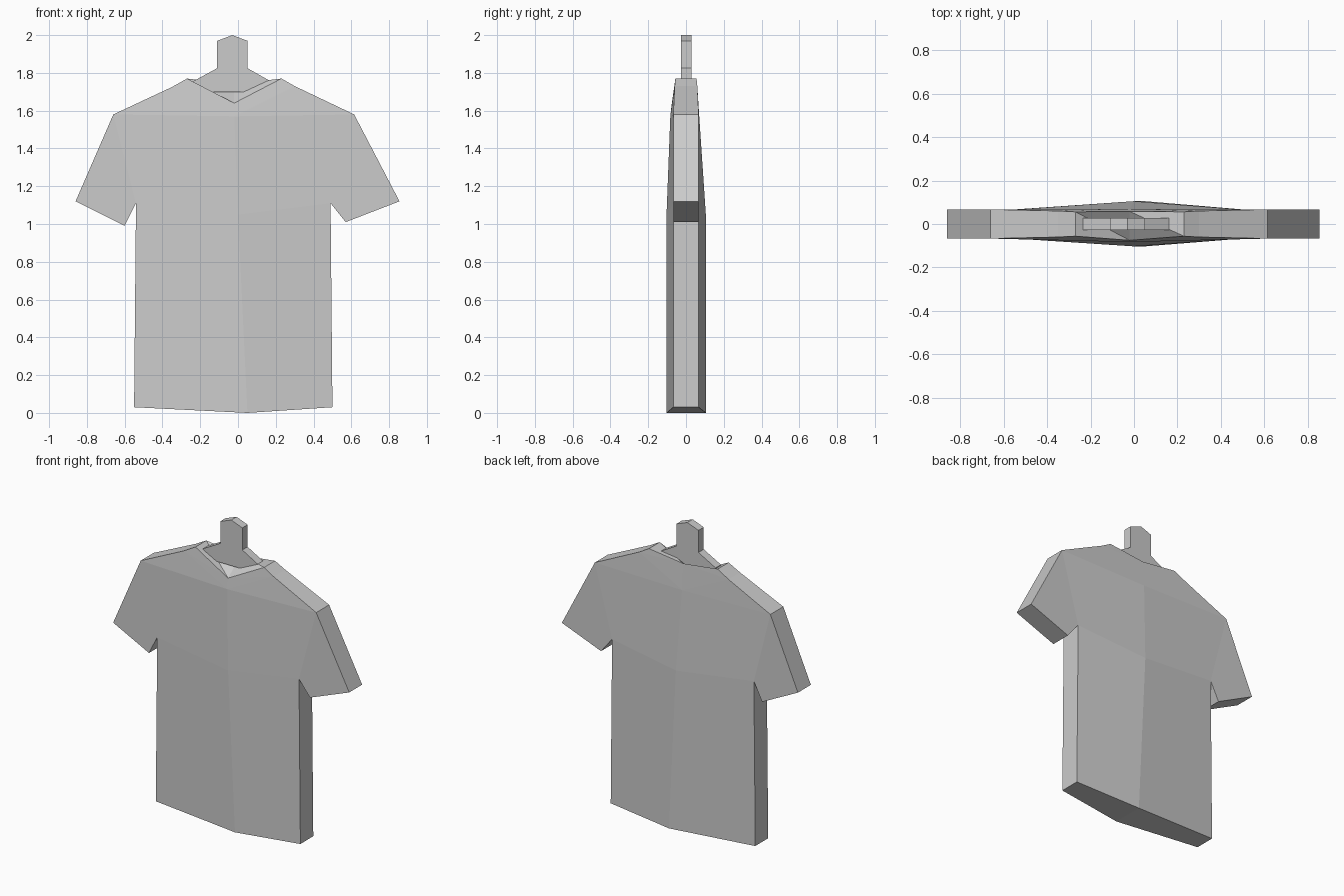
import bpy
import bmesh

# Remove the default cube
default_cube = bpy.data.objects.get("Cube")
if default_cube:
    bpy.data.objects.remove(default_cube, do_unlink=True)

# Single flat colour
grey = bpy.data.materials.new("light grey")
grey.use_nodes = True
tone = (0.6, 0.6, 0.6, 1.0)
grey.diffuse_color = tone
grey.node_tree.nodes["Principled BSDF"].inputs["Base Color"].default_value = tone


def make_object(name, bm):
    """Turn a bmesh into a flat shaded object."""
    bmesh.ops.recalc_face_normals(bm, faces=bm.faces)
    mesh = bpy.data.meshes.new(name)
    bm.to_mesh(mesh)
    bm.free()
    mesh.materials.append(grey)
    obj = bpy.data.objects.new(name, mesh)
    bpy.context.collection.objects.link(obj)
    return obj


# Outline points: ((x, z) on the -x side, (x, z) on the +x side, half depth)
outline = {
    "hem": ((-0.55, 0.03), (0.5, 0.03), 0.067),
    "armpit": ((-0.54, 1.11), (0.49, 1.11), 0.067),
    "cuff_in": ((-0.6, 0.99), (0.57, 1.01), 0.067),
    "cuff_out": ((-0.86, 1.12), (0.855, 1.12), 0.067),
    "shoulder": ((-0.66, 1.58), (0.615, 1.58), 0.067),
    "slope": ((-0.35, 1.725), (0.3, 1.73), 0.06),
    "collar": ((-0.27, 1.77), (0.23, 1.77), 0.056),
}

# Centre line points: (x, front y, front z, back y, back z)
centre = {
    "low": (0.05, -0.103, 0.0, 0.105, 0.0),
    "chest": (0.0, -0.103, 1.05, 0.105, 1.05),
    "yoke": (-0.02, -0.083, 1.57, 0.07, 1.57),
    "neck": (-0.02, -0.075, 1.64, 0.058, 1.74),
}

# Panels repeated on each half of the front and the back
panels = [
    ("hem", "armpit", "chest", "low"),
    ("armpit", "shoulder", "yoke", "chest"),
    ("armpit", "cuff_in", "cuff_out", "shoulder"),
    ("shoulder", "slope", "yoke"),
    ("slope", "neck", "yoke"),
    ("slope", "collar", "neck"),
]

# Shirt
bm = bmesh.new()
verts = {}
for face_side in (0, 1):
    for name, (x, fy, fz, by, bz) in centre.items():
        y, z = ((fy, fz), (by, bz))[face_side]
        for half in (0, 1):
            if half == 0:
                shared = bm.verts.new((x, y, z))
            verts[name, half, face_side] = shared
    for name, (right, left, depth) in outline.items():
        for half, (x, z) in enumerate((right, left)):
            y = depth if face_side else -depth
            verts[name, half, face_side] = bm.verts.new((x, y, z))

for half in (0, 1):
    for face_side in (0, 1):
        for panel in panels:
            bm.faces.new([verts[n, half, face_side] for n in panel])
    # Strip along the sides, sleeves, shoulders and hem
    loop = ["low"] + list(outline)
    for a, b in zip(loop, loop[1:]):
        bm.faces.new([verts[a, half, 0], verts[b, half, 0],
                      verts[b, half, 1], verts[a, half, 1]])
    # Sunken neck opening, folded across opposite diagonals
    cf, cb = verts["collar", half, 0], verts["collar", half, 1]
    nf, nb = verts["neck", half, 0], verts["neck", half, 1]
    folds = ((cf, cb, nf), (cb, nb, nf)) if half == 0 else ((cf, cb, nb), (cf, nb, nf))
    for fold in folds:
        bm.faces.new(fold)
make_object("shirt", bm)

# Hanger neck plate rising out of the collar
profile = [(-0.235, 1.7), (0.165, 1.7), (0.165, 1.76), (0.05, 1.825), (0.05, 1.97),
           (-0.03, 2.0), (-0.11, 1.97), (-0.11, 1.825), (-0.235, 1.757)]
bm = bmesh.new()
plate = bm.faces.new([bm.verts.new((x, -0.027, z)) for x, z in profile])
result = bmesh.ops.extrude_face_region(bm, geom=[plate], use_keep_orig=True)
moved = [g for g in result["geom"] if isinstance(g, bmesh.types.BMVert)]
bmesh.ops.translate(bm, verts=moved, vec=(0, 0.055, 0))
make_object("hanger_stem", bm)
